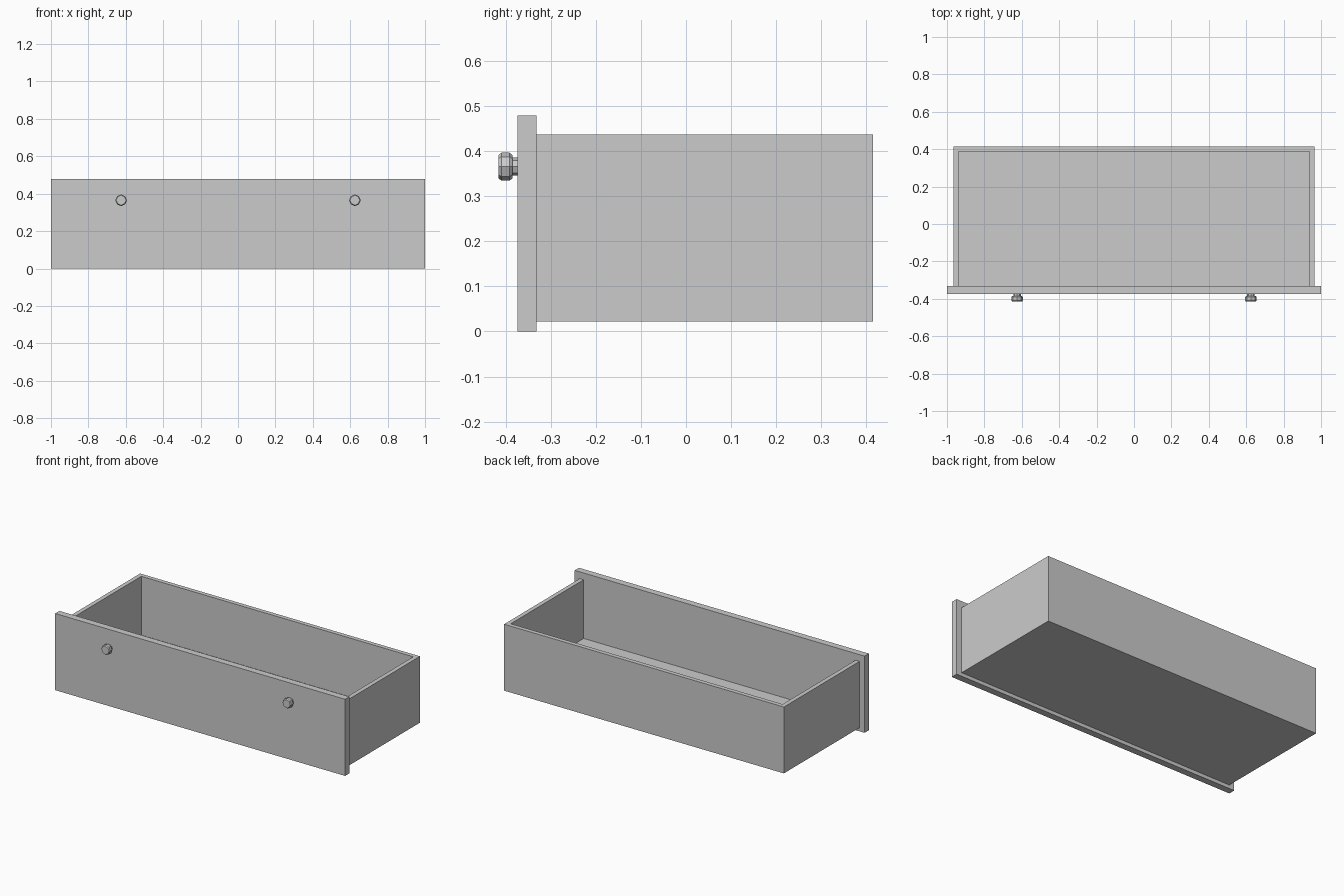
import bpy, bmesh, math
from mathutils import Matrix

if "Cube" in bpy.data.objects:
    bpy.data.objects.remove(bpy.data.objects["Cube"])


def make_object(name, bm):
    bmesh.ops.recalc_face_normals(bm, faces=bm.faces[:])
    mesh = bpy.data.meshes.new(name)
    bm.to_mesh(mesh)
    bm.free()
    obj = bpy.data.objects.new(name, mesh)
    bpy.context.collection.objects.link(obj)
    return obj


def box(name, lo, hi):
    bm = bmesh.new()
    size = [b - a for a, b in zip(lo, hi)]
    mid = [(a + b) / 2 for a, b in zip(lo, hi)]
    bmesh.ops.create_cube(bm, size=1,
                          matrix=Matrix.Translation(mid) @ Matrix.Diagonal((*size, 1)))
    return make_object(name, bm)


def knob(name, x, z, profile, sides=8):
    # lathe (y, radius) rings around the y axis
    bm = bmesh.new()
    rings = []
    for y, r in profile:
        rings.append([bm.verts.new((x + r * math.sin(math.tau * i / sides), y,
                                    z + r * math.cos(math.tau * i / sides)))
                      for i in range(sides)])
    for a, b in zip(rings, rings[1:]):
        for i in range(sides):
            j = (i + 1) % sides
            bm.faces.new((a[i], a[j], b[j], b[i]))
    bm.faces.new(rings[0])
    bm.faces.new(rings[-1])
    return make_object(name, bm)


FRONT, BACK = -0.331, 0.414      # tray extent in y
X_OUT, X_IN, Y_IN = 0.965, 0.938, 0.387
BOTTOM, FLOOR, TOP = 0.022, 0.07, 0.436

# Front panel, overhanging the tray on all sides
box("front_panel", (-1, -0.373, 0), (1, FRONT, 0.478))

# Tray: one open-topped and open-fronted shell from a U profile, plus the floor
outline = [(-X_OUT, FRONT), (-X_OUT, BACK), (X_OUT, BACK), (X_OUT, FRONT),
           (X_IN, FRONT), (X_IN, Y_IN), (-X_IN, Y_IN), (-X_IN, FRONT)]
bm = bmesh.new()
face = bm.faces.new([bm.verts.new((x, y, BOTTOM)) for x, y in outline])
ext = bmesh.ops.extrude_face_region(bm, geom=[face], use_keep_orig=True)
top = [v for v in ext["geom"] if isinstance(v, bmesh.types.BMVert)]
bmesh.ops.translate(bm, verts=top, vec=(0, 0, TOP - BOTTOM))
make_object("drawer_walls", bm)
box("drawer_floor", (-X_IN, FRONT, BOTTOM), (X_IN, Y_IN, FLOOR))

# Knobs: stem, flared collar and chamfered head
knob_profile = [(-0.370, 0.020), (-0.385, 0.020), (-0.385, 0.026), (-0.391, 0.031),
                (-0.409, 0.031), (-0.415, 0.026)]
for side, x in (("left", -0.625), ("right", 0.625)):
    knob(side + "_knob", x, 0.365, knob_profile)
